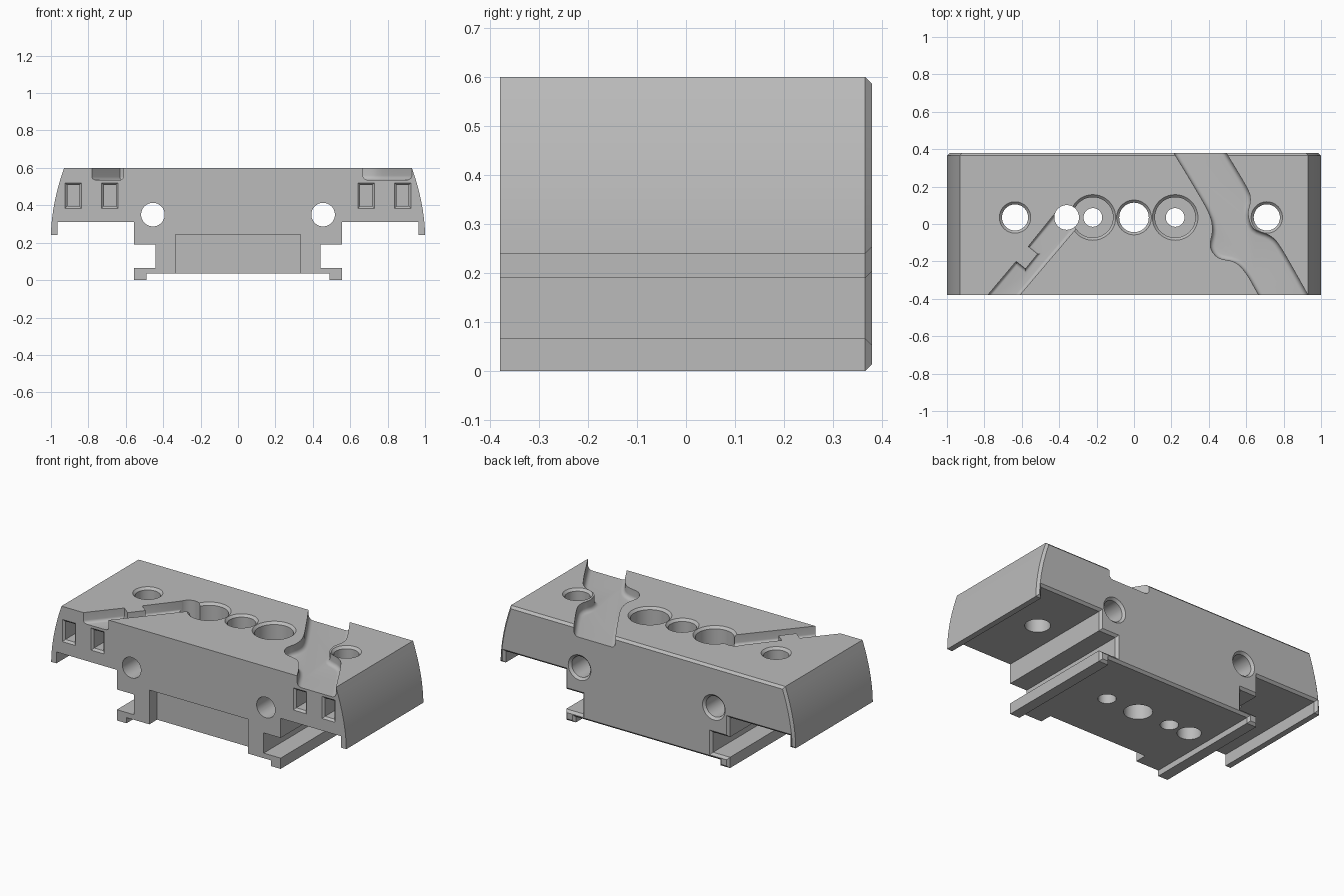
import bpy, bmesh, math
from mathutils import Matrix, Vector

cube = bpy.data.objects.get("Cube")
if cube:
    bpy.data.objects.remove(cube, do_unlink=True)

TOP, HALF, RIM = 0.6, 0.38, 0.014
FLOOR = 0.535

grey = bpy.data.materials.new("light_grey")
grey.use_nodes = True
colour = (0.5, 0.5, 0.5, 1)
grey.diffuse_color = colour
grey.node_tree.nodes["Principled BSDF"].inputs["Base Color"].default_value = colour


def loft(rings):
    """Closed solid through matching rings of points, capped at both ends."""
    bm = bmesh.new()
    loops = [[bm.verts.new(p) for p in ring] for ring in rings]
    for low, high in zip(loops, loops[1:]):
        for i in range(len(low)):
            j = (i + 1) % len(low)
            bm.faces.new((low[i], low[j], high[j], high[i]))
    bm.faces.new(loops[0][::-1])
    bm.faces.new(loops[-1])
    bmesh.ops.recalc_face_normals(bm, faces=bm.faces)
    return bm


def make_object(name, bm):
    bmesh.ops.recalc_face_normals(bm, faces=bm.faces)
    mesh = bpy.data.meshes.new(name)
    bm.to_mesh(mesh)
    bm.free()
    mesh.materials.append(grey)
    obj = bpy.data.objects.new(name, mesh)
    bpy.context.collection.objects.link(obj)
    return obj


def volume(mesh):
    bm = bmesh.new()
    bm.from_mesh(mesh)
    size = bm.calc_volume(signed=True)
    bm.free()
    return size


def carve(body, cutter):
    """Subtract a cutter, using the first solver that gives a sound solid."""
    cutter.hide_render = True
    before = volume(body.data)
    mod = body.modifiers.new("carve", "BOOLEAN")
    mod.operation = "DIFFERENCE"
    mod.object = cutter
    for solver in ("EXACT", "MANIFOLD", "FLOAT"):
        mod.solver = solver
        bpy.context.view_layer.update()
        graph = bpy.context.evaluated_depsgraph_get()
        mesh = bpy.data.meshes.new_from_object(body.evaluated_get(graph))
        if 0.85 * before < volume(mesh) < before:
            body.data = mesh
            break
    body.modifiers.remove(mod)
    bpy.data.objects.remove(cutter, do_unlink=True)


def round_cutter(name, start, end, radius, rim=0.0):
    """Round cutter from start to end, flared where it leaves the surface at end."""
    start, end = Vector(start), Vector(end)
    length = (end - start).length
    levels = [(0, radius), (length + 0.05, radius + rim)]
    if rim:
        levels[1:1] = [(length - rim, radius), (length, radius + rim)]
    angles = [math.tau * i / 48 for i in range(48)]
    bm = loft([[(r * math.cos(a), r * math.sin(a), h) for a in angles] for h, r in levels])
    turn = Vector((0, 0, 1)).rotation_difference(end - start).to_matrix().to_4x4()
    bm.transform(Matrix.Translation(start) @ turn)
    return make_object(name, bm)


def groove_cutter(name, outline, radius):
    """Plan outline cut down to the groove floor, with rounded floor corners."""
    bm = loft([[(x, y, z) for x, y in outline] for z in (FLOOR, FLOOR + 0.2)])
    low = [e for e in bm.edges if all(abs(v.co.z - FLOOR) < 1e-4 for v in e.verts)]
    bmesh.ops.bevel(bm, geom=low, offset=radius, segments=5, profile=0.5, affect="EDGES")
    return make_object(name, bm)


def smooth_path(points, steps=4):
    """Curve through plan points."""
    pts = [Vector(p) for p in points]
    pts = [pts[0] * 2 - pts[1]] + pts + [pts[-1] * 2 - pts[-2]]
    path = []
    for a, b, c, d in zip(pts, pts[1:], pts[2:], pts[3:]):
        for i in range(steps):
            t = i / steps
            path.append(0.5 * (2 * b + (c - a) * t + (2 * a - 5 * b + 4 * c - d) * t * t
                               + (3 * b - 3 * c + d - a) * t ** 3))
    return [tuple(p) for p in path] + [tuple(pts[-2])]


# Body: mirrored rail section with arched shoulders, hanging lips and hooked feet
half = [(0.49, 0.035), (0.49, 0), (0.555, 0), (0.555, 0.066), (0.44, 0.066), (0.44, 0.19),
        (0.555, 0.19), (0.555, 0.31), (0.965, 0.31), (0.965, 0.24)]
for i in range(9):
    t = i / 8
    half.append((1 - 0.07 * t ** 1.8, 0.24 + (TOP - 0.24) * t))
section = half + [(-x, z) for x, z in reversed(half)]
bm = loft([[(x, y, z) for x, z in section] for y in (-HALF, HALF)])
back = [e for e in bm.edges if all(v.co.y > HALF - 1e-4 for v in e.verts)]
bmesh.ops.bevel(bm, geom=back, offset=RIM, segments=1, affect="EDGES")
body = make_object("slotted_rail_block", bm)

# Front recess at the foot of the stem, open below
bm = bmesh.new()
bmesh.ops.create_cube(bm, size=1, matrix=Matrix.Translation((0, -HALF, 0.1225)) @ Matrix.Diagonal((0.67, 0.15, 0.245, 1)))
carve(body, make_object("recess_cutter", bm))

# Winding groove across the left half
inner = smooth_path([(0.13, 0.52), (0.21, 0.385), (0.31, 0.22), (0.4, 0.06), (0.42, -0.03), (0.408, -0.12),
                     (0.45, -0.18), (0.54, -0.205), (0.6, -0.265), (0.667, -0.38), (0.75, -0.52)])
outer = smooth_path([(0.41, 0.52), (0.49, 0.385), (0.6, 0.2), (0.622, 0.13), (0.61, 0.05), (0.64, -0.025),
                     (0.73, -0.065), (0.79, -0.135), (0.93, -0.38), (1.01, -0.52)])
carve(body, groove_cutter("winding_groove_cutter", inner + outer[::-1], 0.025))

# Straight notched groove on the right half
notched = [(-0.9, -0.52), (-0.63, -0.2), (-0.58, -0.24), (-0.515, -0.16), (-0.565, -0.12),
           (-0.42, 0.06), (-0.33, 0.09), (-0.25, 0.045), (-0.73, -0.52)]
carve(body, groove_cutter("notched_groove_cutter", notched, 0.018))

# Counterbores, then vertical holes
Y = 0.035
for x in (-0.22, 0.22):
    carve(body, round_cutter("counterbore_cutter", (x, Y, 0.3), (x, Y, TOP), 0.108, RIM))
for x, radius, rim in ((-0.636, 0.07, RIM), (0.71, 0.07, RIM), (0, 0.079, RIM),
                       (-0.36, 0.066, 0), (-0.22, 0.05, 0), (0.22, 0.05, 0)):
    carve(body, round_cutter("hole_cutter", (x, Y, -0.1), (x, Y, TOP), radius, rim))

# Cross holes and flared square front sockets on both sides
for side in (-1, 1):
    x = 0.455 * side
    carve(body, round_cutter("cross_hole_cutter", (x, -0.5, 0.35), (x, HALF, 0.35), 0.063, RIM))
    for socket in (0.685, 0.88):
        rings = [[(socket * side + a * (0.032 + grow), y, 0.452 + b * (0.056 + grow))
                  for a, b in ((-1, -1), (1, -1), (1, 1), (-1, 1))]
                 for y, grow in ((-0.23, 0), (-HALF + 0.012, 0), (-HALF - 0.012, 0.024))]
        carve(body, make_object("socket_cutter", loft(rings)))

# Smooth curved walls, keep the edges crisp
bpy.ops.object.select_all(action="DESELECT")
body.select_set(True)
bpy.context.view_layer.objects.active = body
bpy.ops.object.shade_smooth_by_angle(angle=math.radians(30))
